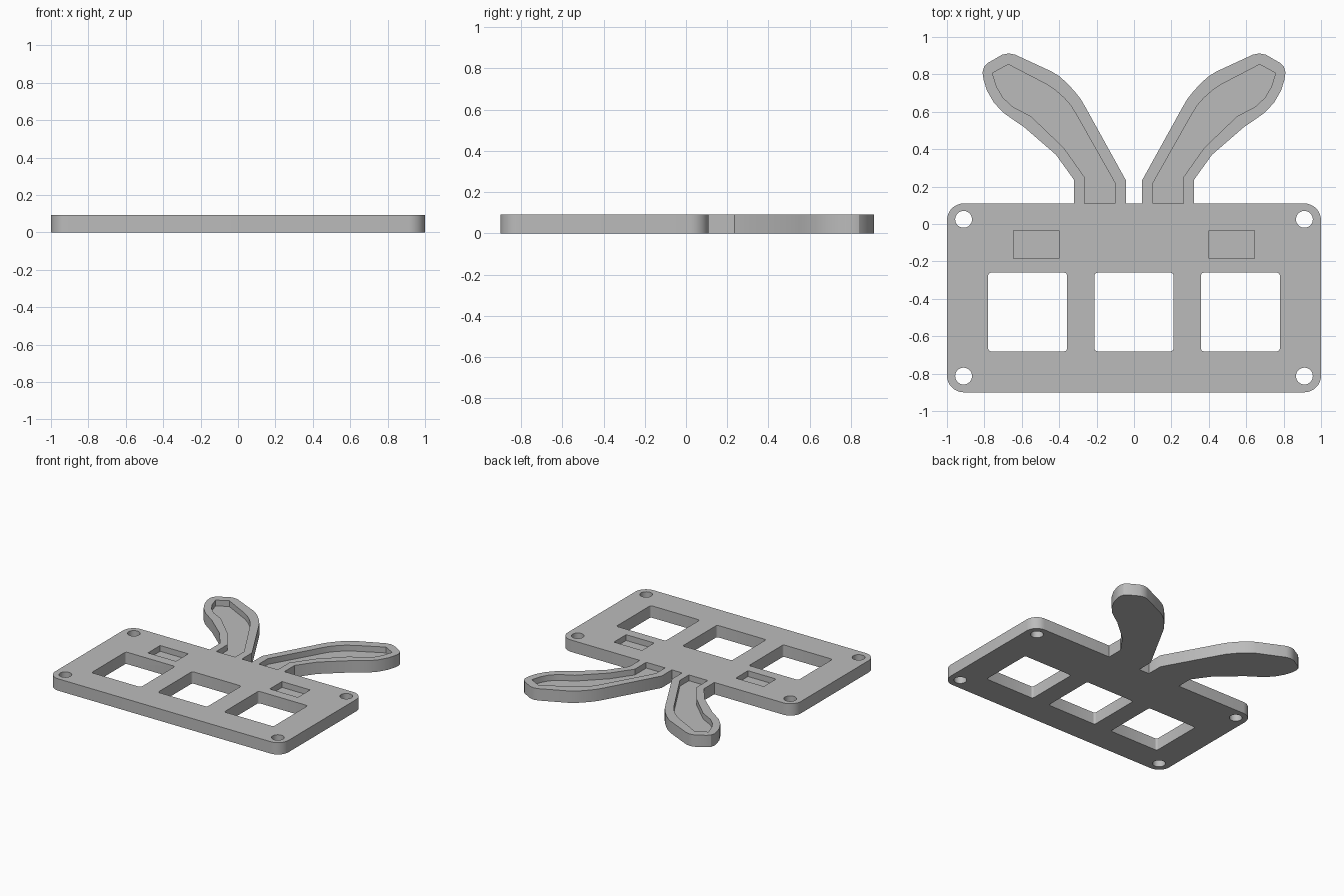
import bpy, bmesh, math

cube = bpy.data.objects.get("Cube")
if cube:
    bpy.data.objects.remove(cube, do_unlink=True)

THICK = 0.092      # plate thickness
FLOOR = 0.047      # floor height of the shallow recesses

grey = bpy.data.materials.new("plain grey")
grey.use_nodes = True
grey.diffuse_color = (0.5, 0.5, 0.5, 1)
grey.node_tree.nodes["Principled BSDF"].inputs["Base Color"].default_value = (0.5, 0.5, 0.5, 1)


def prism(name, outline, z0, z1):
    """Extrude a flat outline between two heights."""
    bm = bmesh.new()
    face = bm.faces.new([bm.verts.new((x, y, z0)) for x, y in outline])
    top = bmesh.ops.extrude_face_region(bm, geom=[face])["geom"]
    bmesh.ops.translate(bm, vec=(0, 0, z1 - z0),
                        verts=[v for v in top if isinstance(v, bmesh.types.BMVert)])
    bmesh.ops.recalc_face_normals(bm, faces=bm.faces)
    mesh = bpy.data.meshes.new(name)
    bm.to_mesh(mesh)
    bm.free()
    mesh.materials.append(grey)
    obj = bpy.data.objects.new(name, mesh)
    bpy.context.collection.objects.link(obj)
    return obj


def rounded_rect(x0, x1, y0, y1, r, steps=8):
    corners = [(x1 - r, y1 - r), (x0 + r, y1 - r), (x0 + r, y0 + r), (x1 - r, y0 + r)]
    return [(cx + r * math.cos(a), cy + r * math.sin(a))
            for q, (cx, cy) in enumerate(corners)
            for a in [(q + i / steps) * math.pi / 2 for i in range(steps + 1)]]


def circle(cx, cy, r, n=32):
    return [(cx + r * math.cos(math.tau * i / n), cy + r * math.sin(math.tau * i / n))
            for i in range(n)]


def mirrored(outline, side):
    return [(side * x, y) for x, y in outline]


def combine(target, tool, operation):
    """Apply a boolean and discard the tool object."""
    mod = target.modifiers.new(operation, "BOOLEAN")
    mod.operation, mod.solver, mod.object = operation, "EXACT", tool
    bpy.context.view_layer.objects.active = target
    bpy.ops.object.modifier_apply(modifier=mod.name)
    bpy.data.objects.remove(tool, do_unlink=True)


# Ear outline and the recess inside it
EAR = [(.044, .05), (.044, .235), (.257, .62), (.285, .668), (.32, .712), (.36, .755),
       (.40, .79), (.44, .815), (.635, .905), (.67, .912), (.705, .905), (.78, .862),
       (.802, .84), (.81, .81), (.804, .77), (.787, .715), (.75, .65), (.70, .596),
       (.635, .55), (.59, .52), (.417, .37), (.32, .235), (.32, .05)]
EAR_RECESS = [(.102, .11), (.102, .22), (.31, .588), (.34, .636), (.375, .675), (.42, .715),
              (.47, .748), (.672, .853), (.757, .807), (.735, .735), (.70, .675),
              (.65, .628), (.55, .575), (.375, .407), (.264, .25), (.264, .11)]

# Plate with both ears joined on
plate = prism("eared_switch_plate", rounded_rect(-1, 1, -.9, .11, .09), 0, THICK)
for side in (-1, 1):
    combine(plate, prism("ear", mirrored(EAR, side), 0, THICK), "UNION")

# Square windows
for cx in (-.569, 0, .569):
    window = rounded_rect(cx - .211, cx + .211, -.681, -.26, .016, 4)
    combine(plate, prism("window_cutter", window, -.1, .2), "DIFFERENCE")

for side in (-1, 1):
    # Corner screw holes
    for y in (.025, -.813):
        combine(plate, prism("hole_cutter", circle(side * .911, y, .045), -.1, .2), "DIFFERENCE")
    # Shallow rectangular pocket
    pocket = [(.402, -.185), (.643, -.185), (.643, -.035), (.402, -.035)]
    combine(plate, prism("pocket_cutter", mirrored(pocket, side), FLOOR, .2), "DIFFERENCE")
    # Ear recess
    combine(plate, prism("recess_cutter", mirrored(EAR_RECESS, side), FLOOR, .2), "DIFFERENCE")

bpy.ops.object.select_all(action="DESELECT")
plate.select_set(True)
bpy.context.view_layer.objects.active = plate
bpy.ops.object.shade_smooth_by_angle(angle=math.radians(30))
